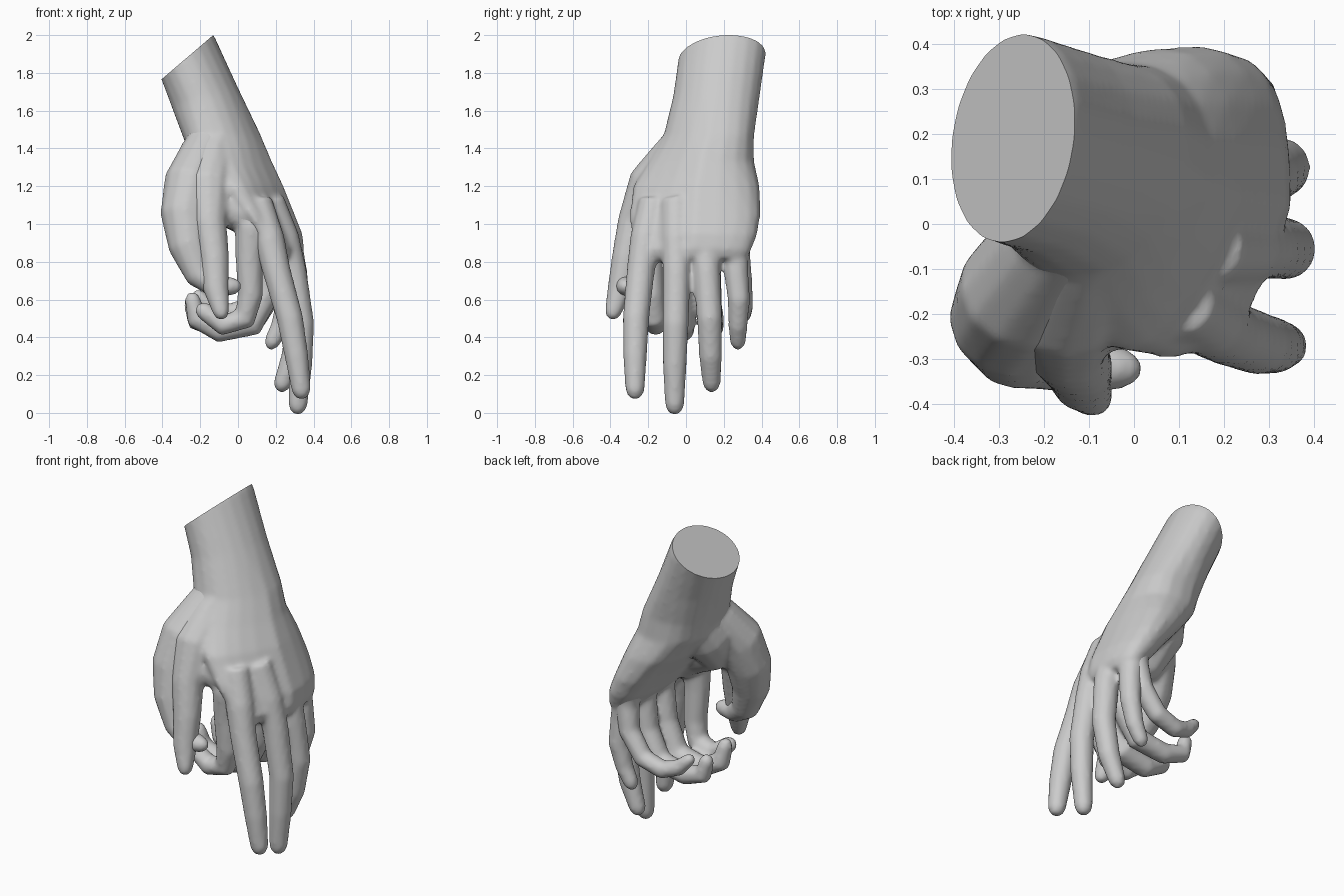
import bpy, bmesh, math
from mathutils import Vector


def skin(bm, rings):
    """Add a closed loft through equal-sized rings."""
    rows = [[bm.verts.new(p) for p in r] for r in rings]
    n = len(rows[0])
    faces = []
    for a, b in zip(rows, rows[1:]):
        for i in range(n):
            faces.append(bm.faces.new((a[i], a[(i + 1) % n], b[(i + 1) % n], b[i])))
    faces += [bm.faces.new(rows[0]), bm.faces.new(rows[-1])]
    bmesh.ops.recalc_face_normals(bm, faces=faces)


def tube(bm, pts, sides=12):
    """Tapered digit along x, y, z, radius points with a rounded tip."""
    c = [Vector(p[:3]) for p in pts]
    r = [p[3] * 1.03 for p in pts]
    end, last = (c[-1] - c[-2]).normalized(), r[-1]
    for step, f in ((0.6, 0.75), (0.35, 0.35)):
        c.append(c[-1] + end * last * step)
        r.append(last * f)
    rings = []
    for i, p in enumerate(c):
        d = (c[min(i + 1, len(c) - 1)] - c[max(i - 1, 0)]).normalized()
        v = Vector((0, 1, 0))
        v = (v - d * v.dot(d)).normalized()
        u = d.cross(v)
        rings.append([p + (u * math.cos(t) + v * math.sin(t)) * r[i]
                      for t in (2 * math.pi * k / sides for k in range(sides))])
    skin(bm, rings)


# Wrist and palm: palm edge x,z / back edge x,z / y range / x skew / index-side slope
SECTIONS = [
    (-.455, 1.87, -.195, 2.09, -.03, .43, .035, 0),
    (-.405, 1.77, -.125, 1.99, -.04, .42, .035, 0),
    (-.35, 1.62, .00, 1.72, -.07, .39, .03, 0),
    (-.29, 1.46, .12, 1.47, -.12, .36, .02, .05),
    (-.25, 1.34, .18, 1.33, -.20, .36, 0, .10),
    (-.14, 1.20, .24, 1.20, -.28, .39, 0, .12),
    (-.01, 1.05, .30, 1.05, -.30, .395, 0, .12),
    (.09, .92, .34, .95, -.29, .375, 0, .12),
    (.17, .83, .35, .87, -.27, .34, 0, .09),
    (.20, .79, .335, .82, -.25, .31, 0, .09)]


def palm(bm, inset):
    rings = []
    for k, (px, pz, bx, bz, y0, y1, skew, slope) in enumerate(SECTIONS):
        e = 1.0 if k < 3 else 0.82
        ring = []
        for i in range(20):
            t = 2 * math.pi * i / 20
            ct, st = math.cos(t), math.sin(t)
            a = math.copysign(abs(ct) ** e, ct) * (1 - inset)
            b = math.copysign(abs(st) ** e, st) * (1 - inset)
            drop = slope * max(-b, 0) * (.5 + .5 * a) * 1.2
            ring.append(((px + bx) / 2 + a * (bx - px) / 2 + skew * b - drop,
                         (y0 + y1) / 2 + b * (y1 - y0) / 2,
                         (pz + bz) / 2 + a * (bz - pz) / 2))
        rings.append(ring)
    skin(bm, rings)


def hand(name, inset, digits):
    """Fuse palm and digits into one soft surface, then cut the wrist flat."""
    bm = bmesh.new()
    palm(bm, inset)
    for d in digits:
        tube(bm, d)
    me = bpy.data.meshes.new(name)
    bm.to_mesh(me)
    bm.free()
    ob = bpy.data.objects.new(name, me)
    bpy.context.collection.objects.link(ob)
    m = ob.modifiers.new("fuse", 'REMESH')
    m.mode = 'VOXEL'
    m.voxel_size = 0.014
    m = ob.modifiers.new("soften", 'SMOOTH')
    m.factor = 0.5
    m.iterations = 7
    bpy.ops.object.select_all(action='DESELECT')
    bpy.context.view_layer.objects.active = ob
    ob.select_set(True)
    for m in list(ob.modifiers):
        bpy.ops.object.modifier_apply(modifier=m.name)
    bm = bmesh.new()
    bm.from_mesh(ob.data)
    cut = bmesh.ops.bisect_plane(bm, geom=bm.verts[:] + bm.edges[:] + bm.faces[:],
                                 plane_co=(-.137, 0, 1.995 - inset * .3),
                                 plane_no=(-.65, 0, .76), clear_outer=True)
    edges = [g for g in cut['geom_cut'] if isinstance(g, bmesh.types.BMEdge)]
    bmesh.ops.contextual_create(bm, geom=edges)
    bm.to_mesh(ob.data)
    bm.free()
    bpy.ops.object.shade_smooth_by_angle(angle=math.radians(50))


# Ball of the thumb and the skin web toward the index
thenar = [(-.10, .14, 1.46, .13), (-.15, .02, 1.28, .15), (-.13, -.09, 1.14, .12),
          (.02, -.12, 1.05, .10), (.12, -.12, .98, .09)]
web = [(-.20, -.15, 1.16, .12), (-.06, -.18, 1.08, .10), (.06, -.185, 1.04, .09),
       (.15, -.185, .97, .075)]

# Open pose: extended digits
hand("open_hand", 0, [
    thenar, web,
    [(.10, -.17, 1.12, .08), (.165, -.215, .92, .08), (.205, -.24, .75, .073),
     (.275, -.265, .5, .069), (.31, -.27, .3, .062), (.335, -.27, .12, .05)],
    [(.16, -.05, 1.12, .085), (.245, -.05, .92, .08), (.29, -.05, .75, .072),
     (.335, -.055, .47, .068), (.33, -.06, .25, .062), (.317, -.06, .04, .05)],
    [(.16, .10, 1.12, .085), (.255, .10, .92, .08), (.295, .11, .75, .07),
     (.325, .125, .5, .066), (.29, .13, .3, .06), (.235, .135, .155, .047)],
    [(.13, .25, 1.12, .085), (.225, .26, .92, .075), (.25, .265, .75, .064),
     (.26, .28, .6, .058), (.225, .275, .46, .05), (.18, .275, .375, .042)],
    [(-.06, .06, 1.52, .10), (-.13, -.05, 1.36, .125), (-.16, -.18, 1.2, .13),
     (-.15, -.275, 1.0, .088), (-.125, -.315, .82, .077), (-.115, -.35, .65, .066),
     (-.09, -.385, .535, .044)]])

# Cupped pose: curled digits on the same palm
hand("cupped_hand", .04, [
    thenar, web,
    [(.10, -.17, 1.12, .08), (.07, -.20, .98, .085), (.06, -.195, .82, .072),
     (.065, -.185, .62, .066), (.035, -.17, .50, .062), (-.08, -.16, .465, .057),
     (-.18, -.16, .54, .047)],
    [(.19, -.05, 1.02, .085), (.20, -.045, .85, .076), (.16, -.03, .65, .07),
     (.07, -.02, .47, .068), (-.10, -.02, .435, .062), (-.22, -.03, .50, .056),
     (-.24, -.04, .60, .042)],
    [(.20, .10, 1.02, .08), (.215, .11, .85, .074), (.18, .12, .65, .068),
     (.08, .13, .48, .063), (-.10, .14, .45, .058), (-.225, .15, .49, .052),
     (-.245, .15, .575, .042)],
    [(.20, .26, 1.02, .08), (.21, .27, .85, .068), (.18, .29, .70, .06),
     (.08, .30, .565, .055), (-.05, .295, .525, .052), (-.15, .28, .56, .046),
     (-.21, .27, .62, .036)],
    [(-.10, .06, 1.54, .10), (-.18, -.04, 1.38, .12), (-.25, -.15, 1.22, .138),
     (-.28, -.21, 1.05, .128), (-.26, -.26, .88, .105), (-.2, -.29, .73, .078),
     (-.11, -.315, .67, .062), (-.03, -.32, .67, .047)]])
